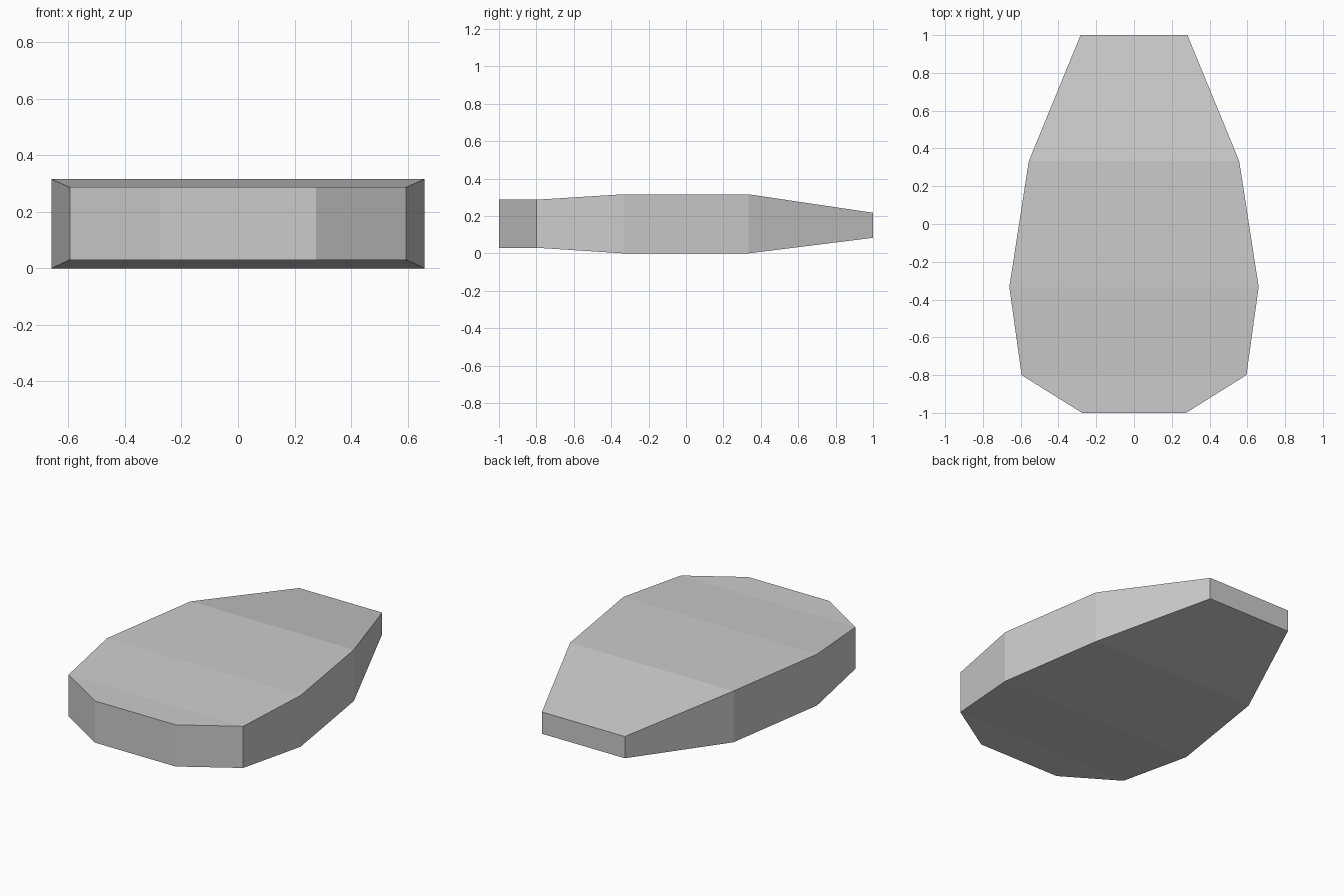
import bpy
import bmesh

old = bpy.data.objects.get("Cube")
if old:
    bpy.data.objects.remove(old, do_unlink=True)

# Plain grey material
grey = bpy.data.materials.new("light_grey")
grey.use_nodes = True
colour = (0.6, 0.6, 0.6, 1)
grey.diffuse_color = colour
grey.node_tree.nodes["Principled BSDF"].inputs["Base Color"].default_value = colour

# Cross-sections from front to back: y, half width, bottom, top
stations = [
    (-1.0, 0.275, 0.03, 0.287),
    (-0.8, 0.595, 0.03, 0.287),
    (-0.333, 0.66, 0.0, 0.316),
    (0.333, 0.557, 0.0, 0.316),
    (1.0, 0.283, 0.083, 0.217),
]

# Loft the rectangular sections into a closed hull
bm = bmesh.new()
rings = []
for y, w, low, high in stations:
    corners = [(-w, low), (w, low), (w, high), (-w, high)]
    rings.append([bm.verts.new((x, y, z)) for x, z in corners])
for a, b in zip(rings, rings[1:]):
    for i in range(4):
        j = (i + 1) % 4
        bm.faces.new((a[i], a[j], b[j], b[i]))
bm.faces.new(rings[0])
bm.faces.new(rings[-1])
bmesh.ops.recalc_face_normals(bm, faces=bm.faces)

mesh = bpy.data.meshes.new("hull")
bm.to_mesh(mesh)
bm.free()
mesh.materials.append(grey)
hull = bpy.data.objects.new("hull", mesh)
bpy.context.collection.objects.link(hull)
